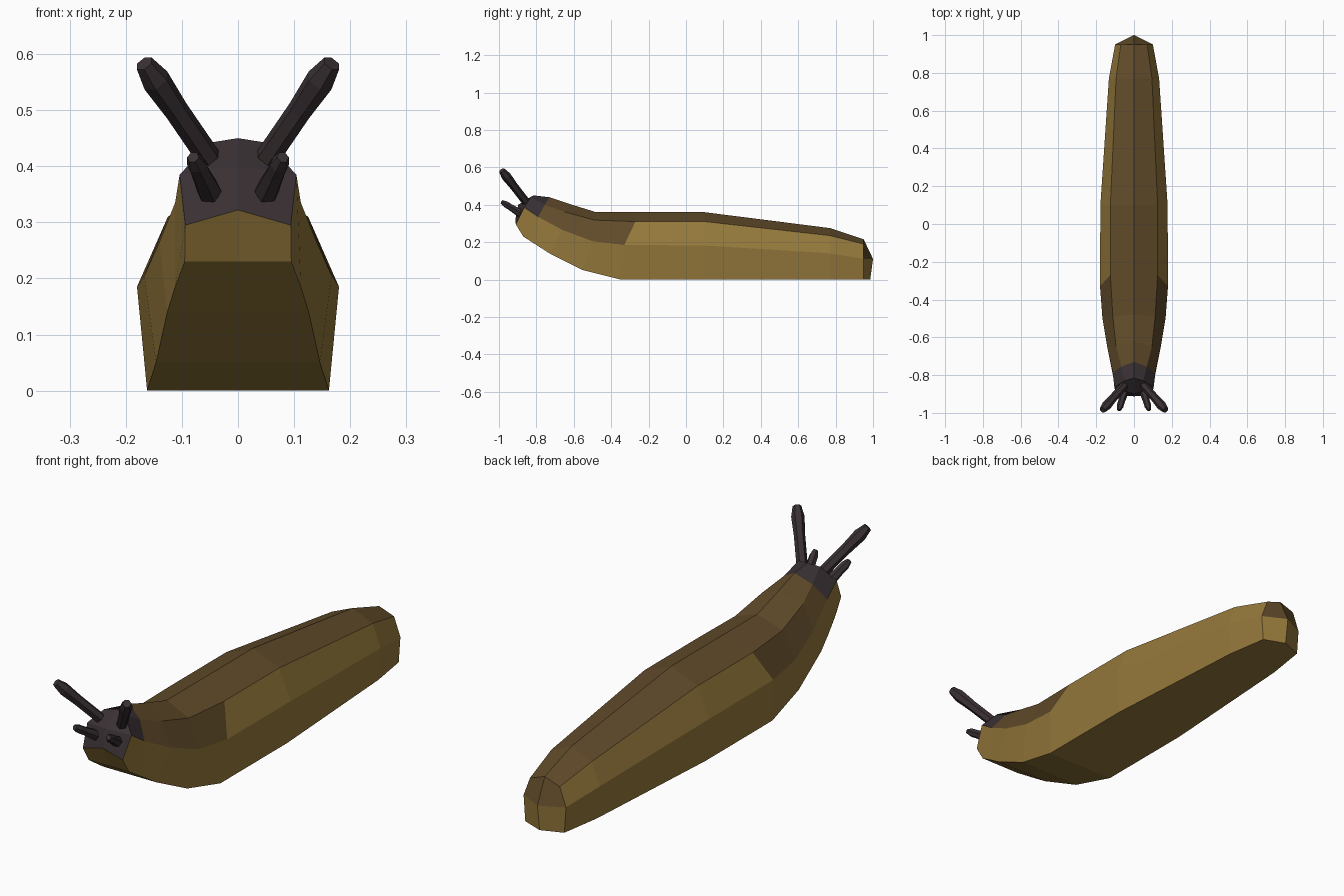
import bpy, bmesh, math
from mathutils import Vector

if "Cube" in bpy.data.objects:
    bpy.data.objects.remove(bpy.data.objects["Cube"])


def mat(name, rgb):
    m = bpy.data.materials.new(name)
    m.diffuse_color = (*rgb, 1)
    m.use_nodes = True
    m.node_tree.nodes["Principled BSDF"].inputs["Base Color"].default_value = m.diffuse_color
    return m


YELLOW = mat("ochre_skin", (0.30, 0.19, 0.044))
BROWN = mat("brown_back", (0.118, 0.070, 0.023))
DARK = mat("dark_head", (0.042, 0.030, 0.033))


def finish(name, bm, mats):
    me = bpy.data.meshes.new(name)
    bm.to_mesh(me)
    bm.free()
    for m in mats:
        me.materials.append(m)
    ob = bpy.data.objects.new(name, me)
    bpy.context.collection.objects.link(ob)
    mod = ob.modifiers.new("mirror", 'MIRROR')
    mod.use_clip = True
    return ob


# Half cross-sections, head to tail: sole edge, flank, shoulder, (y, z) of ridge
RINGS = [
    ((.095, -.87, .23), (.104, -.865, .385), (.05, -.83, .442), (-.815, .45)),
    ((.112, -.80, .185), (.112, -.79, .335), (.067, -.755, .40), (-.73, .44)),
    ((.126, -.73, .14), (.14, -.66, .265), (.095, -.65, .362), (-.62, .403)),
    ((.146, -.55, .05), (.167, -.50, .205), (.112, -.49, .318), (-.48, .36)),
    ((.162, -.35, 0), (.18, -.33, .185), (.125, -.27, .31), (-.27, .36)),
    ((.162, .10, 0), (.178, .10, .182), (.125, .10, .31), (.10, .36)),
    ((.120, .77, 0), (.133, .77, .14), (.095, .77, .235), (.77, .275)),
    ((.092, .95, 0), (.10, .95, .11), (.07, .95, .19), (.95, .215)),
]

# Body: loft the half rings, coloured by strip
bm = bmesh.new()


def face(verts, m):
    bm.faces.new(verts).material_index = m


rings = []
for sole, flank, shoulder, ridge in RINGS:
    pts = [(0, *sole[1:]), sole, flank, shoulder, (0, *ridge)]
    rings.append([bm.verts.new(p) for p in pts])

corner = bm.verts.new((.094, -.91, .295))   # edge of the face
lip = bm.verts.new((0, -.912, .322))
brow = bm.verts.new((0, -.897, .40))
for r, (a, b) in enumerate(zip(rings, rings[1:])):
    for i in range(4):
        if r == 0 and i == 1:
            face([a[1], b[1], b[2], a[2], corner], 0)
            continue
        if r == 0 and i >= 2:
            m = 2                            # dark head
        elif i == 3 or (i == 2 and r <= 3):
            m = 1                            # back and mantle
        else:
            m = 0
        face([a[i], b[i], b[i + 1], a[i + 1]], m)

# Head front
h = rings[0]
face([h[0], h[1], corner, lip], 0)
face([lip, corner, h[2], brow], 2)
face([brow, h[2], h[3], h[4]], 2)

# Tail end
t = rings[-1]
tail_low = bm.verts.new((0, .985, 0))
tail_tip = bm.verts.new((0, 1.0, .11))
face([t[0], tail_low, t[1]], 0)
face([t[1], tail_low, tail_tip, t[2]], 0)
face([t[2], tail_tip, t[4], t[3]], 1)
finish("body", bm, [YELLOW, BROWN, DARK])


# Tentacles: tapered six-sided rods, mirrored
def tentacle(name, start, end, profile):
    bm = bmesh.new()
    start, end = Vector(start), Vector(end)
    axis = (end - start).normalized()
    u = axis.cross(Vector((0, 0, 1))).normalized()
    v = axis.cross(u)
    loops = []
    for f, rad in profile:
        c = start.lerp(end, f)
        loops.append([bm.verts.new(c + rad * (u * math.cos(k * math.pi / 3) + v * math.sin(k * math.pi / 3)))
                      for k in range(6)])
    for a, b in zip(loops, loops[1:]):
        for k in range(6):
            bm.faces.new([a[k], a[(k + 1) % 6], b[(k + 1) % 6], b[k]])
    bm.faces.new(loops[0])
    bm.faces.new(loops[-1])
    bmesh.ops.recalc_face_normals(bm, faces=bm.faces)
    finish(name, bm, [DARK])


tentacle("eye_stalks", (.052, -.855, .415), (.167, -.985, .583),
         [(0, .022), (.5, .022), (.82, .026), (1, .017)])
tentacle("feelers", (.05, -.885, .353), (.08, -.985, .416),
         [(0, .023), (.55, .018), (.8, .018), (1, .011)])
